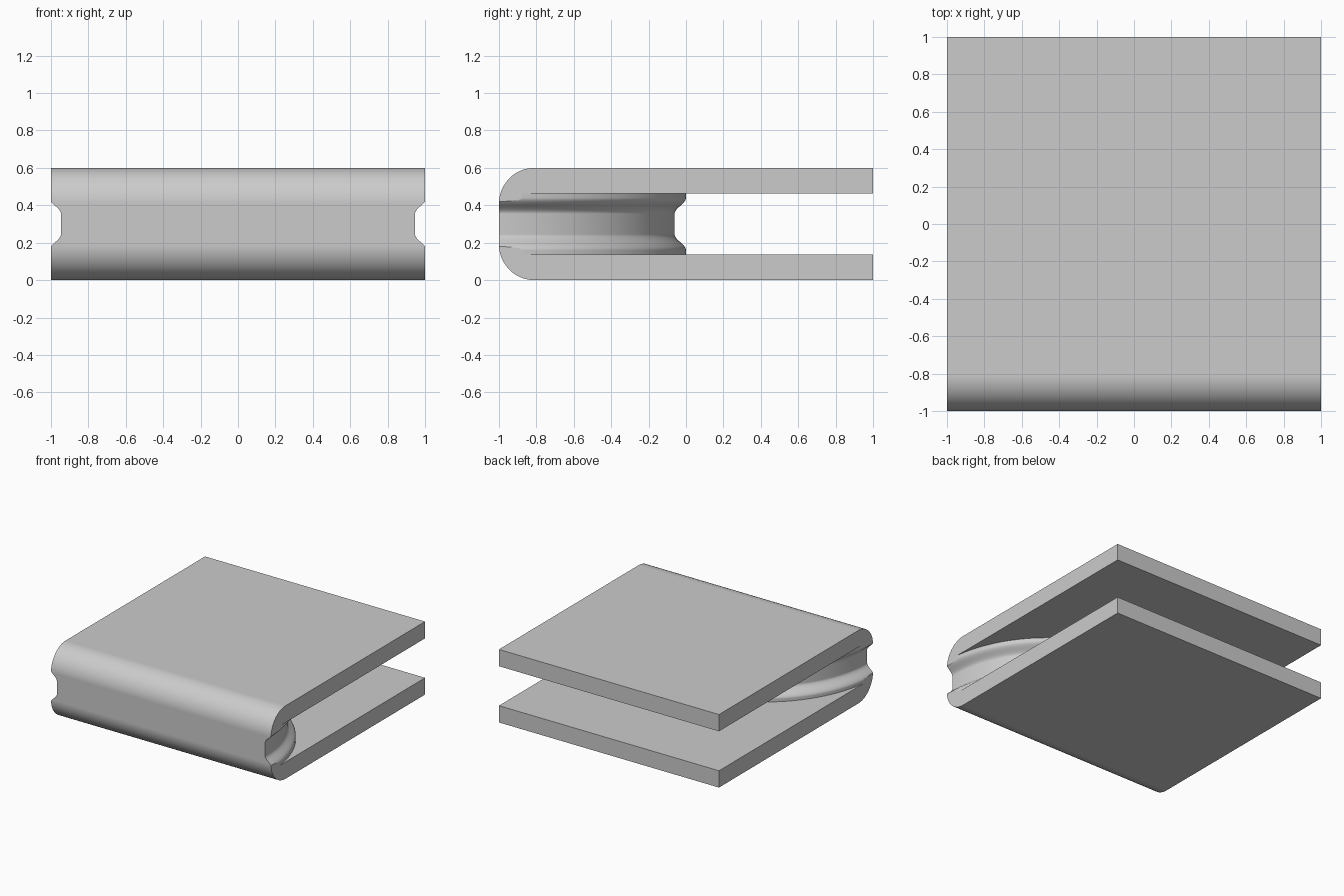
import bpy, bmesh
from math import sin, cos, pi

cube = bpy.data.objects.get("Cube")
if cube:
    bpy.data.objects.remove(cube, do_unlink=True)

HEIGHT, GAP_LOW, GAP_HIGH = 0.6, 0.138, 0.462
MID = HEIGHT / 2

grey = bpy.data.materials.new("plain grey")
grey.use_nodes = True
grey.diffuse_color = (0.6, 0.6, 0.6, 1)
grey.node_tree.nodes["Principled BSDF"].inputs["Base Color"].default_value = grey.diffuse_color


def make_object(name, bm):
    bmesh.ops.recalc_face_normals(bm, faces=bm.faces)
    mesh = bpy.data.meshes.new(name)
    bm.to_mesh(mesh)
    bm.free()
    mesh.materials.append(grey)
    obj = bpy.data.objects.new(name, mesh)
    bpy.context.collection.objects.link(obj)
    return obj


# Block: side profile with two rounded front edges, extruded across x
def rounded_block(radius=0.19, steps=20):
    profile = [(1, 0), (1, HEIGHT)]
    for centre_z, start in ((HEIGHT - radius, pi / 2), (radius, pi)):
        for i in range(steps + 1):
            a = start + pi / 2 * i / steps
            profile.append((-1 + radius + radius * cos(a), centre_z + radius * sin(a)))
    bm = bmesh.new()
    face = bm.faces.new([bm.verts.new((-1, y, z)) for y, z in profile])
    side = bmesh.ops.extrude_face_region(bm, geom=[face])
    moved = [v for v in side["geom"] if isinstance(v, bmesh.types.BMVert)]
    bmesh.ops.translate(bm, verts=moved, vec=(2, 0, 0))
    return make_object("grooved_block", bm)


# Cutter: ring whose inner wall is the smooth groove of the round web
def groove_ring(radius=1.008, depth=0.061, segments=192, steps=14):
    upper = [(radius, GAP_HIGH)]
    for i in range(steps + 1):
        t = i / steps
        upper.append((radius - depth * (1 - cos(pi * t)) / 2, 0.44 - 0.085 * t))
    lower = [(r, 2 * MID - z) for r, z in reversed(upper)]
    section = upper + lower + [(3, GAP_LOW), (3, GAP_HIGH)]
    bm = bmesh.new()
    rings = []
    for s in range(segments):
        a = 2 * pi * s / segments
        rings.append([bm.verts.new((r * cos(a), r * sin(a) - radius, z)) for r, z in section])
    for s in range(segments):
        a, b = rings[s - 1], rings[s]
        for k in range(len(section)):
            bm.faces.new((a[k - 1], a[k], b[k], b[k - 1]))
    return make_object("groove_cutter", bm)


block = rounded_block()
cutter = groove_ring()
cutter.hide_render = True

# Cut the gap, leaving two plates joined by the half-round web
bpy.ops.object.select_all(action='DESELECT')
bpy.context.view_layer.objects.active = block
block.select_set(True)
cut = block.modifiers.new("gap", 'BOOLEAN')
cut.operation = 'DIFFERENCE'
cut.solver = 'EXACT'
cut.object = cutter
bpy.ops.object.modifier_apply(modifier=cut.name)
bpy.data.objects.remove(cutter, do_unlink=True)

bpy.ops.object.shade_smooth_by_angle(angle=pi / 6)
weighted = block.modifiers.new("even_shading", 'WEIGHTED_NORMAL')
weighted.keep_sharp = True
